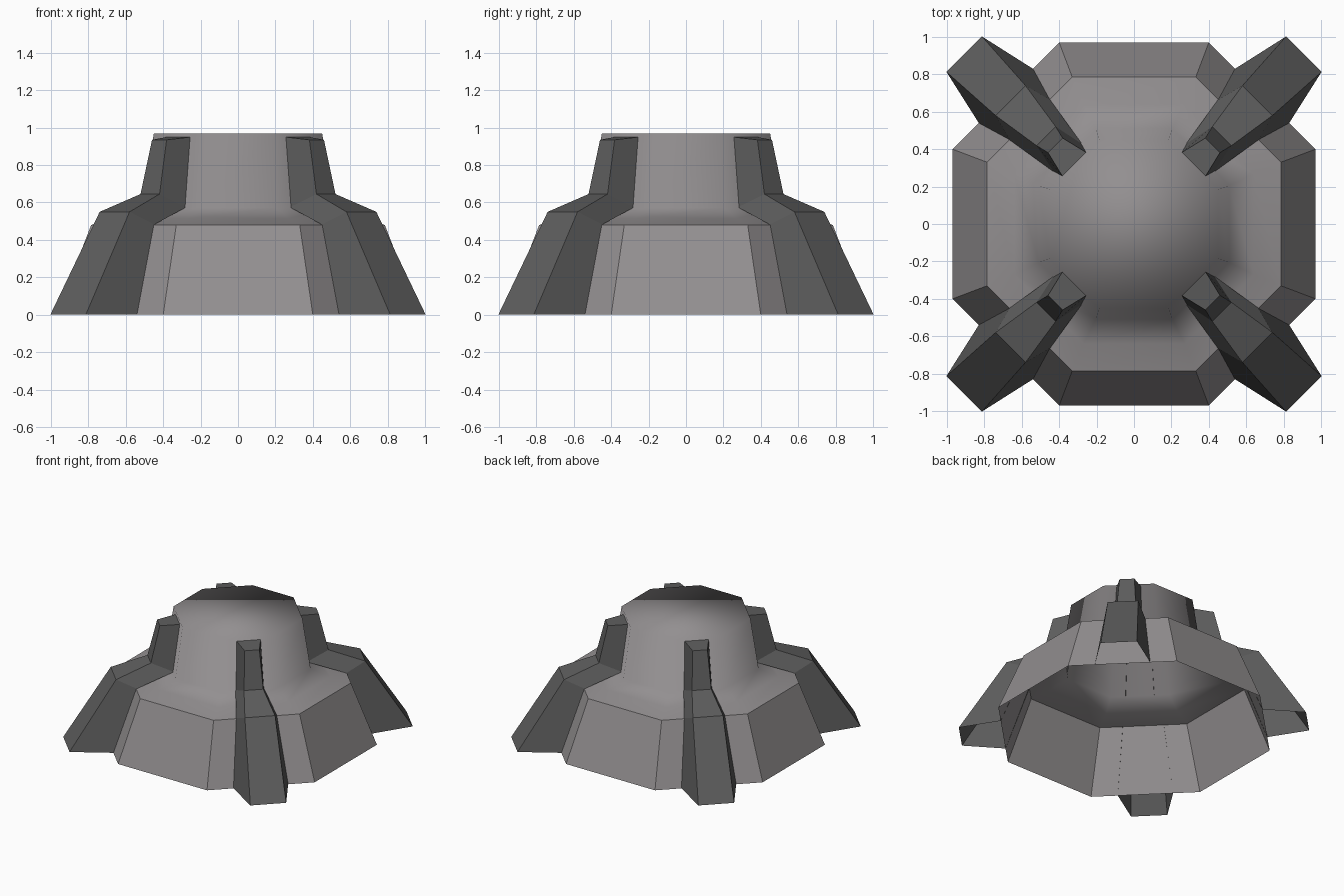
import bpy, bmesh, math

if "Cube" in bpy.data.objects:
    bpy.data.objects.remove(bpy.data.objects["Cube"])


def material(name, rgb):
    m = bpy.data.materials.new(name)
    m.diffuse_color = (*rgb, 1)
    m.use_nodes = True
    m.node_tree.nodes["Principled BSDF"].inputs["Base Color"].default_value = m.diffuse_color
    return m


def finish(bm, name, mat):
    me = bpy.data.meshes.new(name)
    bm.to_mesh(me)
    bm.free()
    me.materials.append(mat)
    ob = bpy.data.objects.new(name, me)
    bpy.context.collection.objects.link(ob)
    return ob


body_grey = material("warm grey", (0.29, 0.275, 0.28))
fin_grey = material("dark grey", (0.11, 0.11, 0.11))

# Body: stacked chamfered-square rings (half extent, half flat width, height)
RINGS = [(0.97, 0.40, 0), (0.785, 0.33, 0.48), (0.64, 0.27, 0.515),
         (0.51, 0.205, 0.572), (0.45, 0.185, 0.97)]
bm = bmesh.new()
loops = []
for e, w, z in RINGS:
    pts = [(w, -e), (e, -w), (e, w), (w, e), (-w, e), (-e, w), (-e, -w), (-w, -e)]
    loops.append([bm.verts.new((x, y, z)) for x, y in pts])
for k, (a, b) in enumerate(zip(loops, loops[1:])):
    for i in range(8):
        j = (i + 1) % 8
        f = bm.faces.new((a[i], a[j], b[j], b[i]))
        f.smooth = k > 0          # flat skirt, smooth shoulder and neck
bm.faces.new(loops[-1]).smooth = True
for ed in bm.edges:               # crisp edge where skirt meets shoulder
    if all(abs(v.co.z - 0.48) < 0.001 for v in ed.verts):
        ed.smooth = False
finish(bm, "hollow_body", body_grey)

# Fins: per level, outer (radius, half width, height) and inner (same)
LEVELS = [((1.285, 0.134, 0), (0.968, 0.205, 0)),
          ((0.933, 0.113, 0.55), (0.785, 0.152, 0.482)),
          ((0.665, 0.072, 0.645), (0.498, 0.106, 0.575)),
          ((0.595, 0.055, 0.935), (0.450, 0.090, 0.95))]


def fin(name, angle):
    c, s = math.cos(angle), math.sin(angle)
    bm = bmesh.new()

    def vert(r, h, z):
        return bm.verts.new((r * c - h * s, r * s + h * c, z))

    rows = []
    for (ro, ho, zo), (ri, hi, zi) in LEVELS:
        rows.append([vert(ri, -hi, zi), vert(ro, -ho, zo),
                     vert(ro, ho, zo), vert(ri, hi, zi)])
    for a, b in zip(rows, rows[1:]):
        for i in range(3):
            bm.faces.new((a[i], a[i + 1], b[i + 1], b[i]))
    bm.faces.new(rows[-1])        # closed top, open underneath
    finish(bm, name, fin_grey)


for n, label in enumerate(("back_right", "back_left", "front_left", "front_right")):
    fin("fin_" + label, math.pi / 4 + n * math.pi / 2)
